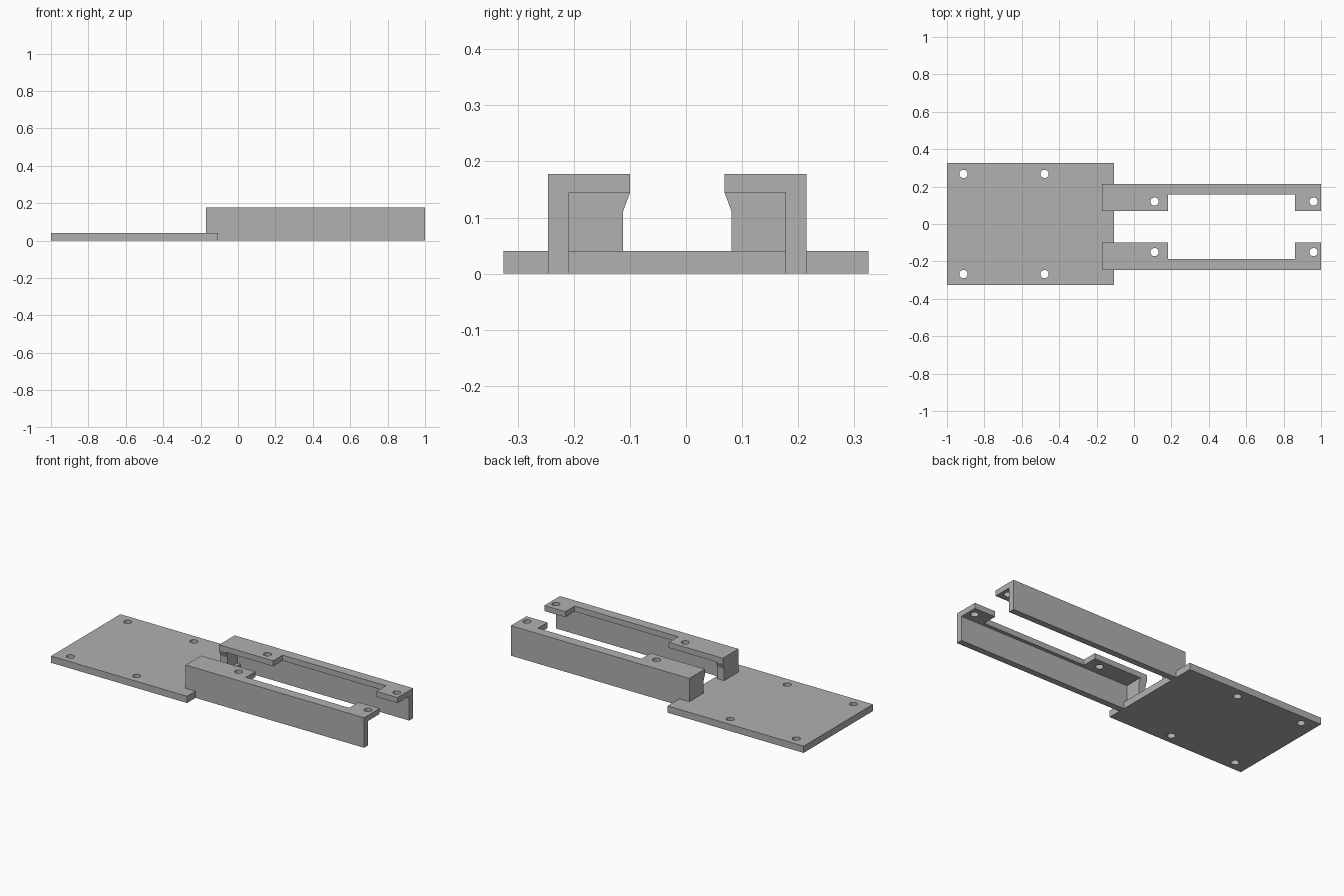
import bpy, bmesh
from mathutils import Vector

cube = bpy.data.objects.get("Cube")
if cube:
    bpy.data.objects.remove(cube, do_unlink=True)

grey = bpy.data.materials.new("plain grey")
grey.use_nodes = True
grey.diffuse_color = (0.44, 0.44, 0.44, 1)
grey.node_tree.nodes["Principled BSDF"].inputs["Base Color"].default_value = grey.diffuse_color


def prism(name, points, sweep):
    """Extrude a closed outline along the sweep vector."""
    bm = bmesh.new()
    face = bm.faces.new([bm.verts.new(p) for p in points])
    new = bmesh.ops.extrude_face_region(bm, geom=[face])["geom"]
    bmesh.ops.translate(bm, vec=Vector(sweep),
                        verts=[v for v in new if isinstance(v, bmesh.types.BMVert)])
    bmesh.ops.recalc_face_normals(bm, faces=bm.faces)
    mesh = bpy.data.meshes.new(name)
    bm.to_mesh(mesh)
    bm.free()
    mesh.materials.append(grey)
    obj = bpy.data.objects.new(name, mesh)
    bpy.context.collection.objects.link(obj)
    return obj


def combine(obj, tool, operation):
    """Bake a boolean and discard the tool."""
    mod = obj.modifiers.new("boolean", 'BOOLEAN')
    mod.object, mod.operation, mod.solver = tool, operation, 'EXACT'
    tool.hide_render = True
    deps = bpy.context.evaluated_depsgraph_get()
    mesh = bpy.data.meshes.new_from_object(obj.evaluated_get(deps))
    obj.modifiers.clear()
    obj.data = mesh
    bpy.data.objects.remove(tool, do_unlink=True)


def drill(obj, x, y):
    bpy.ops.mesh.primitive_cylinder_add(vertices=32, radius=0.022, depth=1, location=(x, y, 0))
    tool = bpy.context.object
    tool.data.materials.append(grey)
    combine(obj, tool, 'DIFFERENCE')


BACK, TIP, EDGE = -0.172, 1.0, -0.107      # rail ends and plate edge in x
PLATE_TOP, SHELF, TOP = 0.04, 0.145, 0.178
MID = -0.0155                              # centre line between the rails

# Base plate with four screw holes
plate = prism("base_plate", [(-1, -0.325, 0), (EDGE, -0.325, 0),
                             (EDGE, 0.325, 0), (-1, 0.325, 0)], (0, 0, PLATE_TOP))
for x in (-0.912, -0.478):
    for y in (-0.268, 0.268):
        drill(plate, x, y)

# Mirrored rails: outer wall, notched top flange and closed back end
for side, s in (("left", 1), ("right", -1)):
    def across(d):
        return MID + s * d

    outer, inner, lip, reach = (across(d) for d in (0.23, 0.193, 0.172, 0.084))
    outline = [(BACK, outer), (TIP, outer), (TIP, reach), (0.862, reach),
               (0.862, lip), (0.183, lip), (0.183, reach), (BACK, reach)]
    rail = prism(side + "_rail", [(x, y, SHELF) for x, y in outline], (0, 0, TOP - SHELF))

    side_outline = [(BACK, PLATE_TOP), (EDGE, PLATE_TOP), (EDGE, 0),
                    (TIP, 0), (TIP, SHELF), (BACK, SHELF)]
    wall = prism("wall", [(x, outer, z) for x, z in side_outline], (0, inner - outer, 0))
    combine(rail, wall, 'UNION')

    end_outline = [(outer, PLATE_TOP), (across(0.097), PLATE_TOP), (across(0.097), 0.11),
                   (reach, SHELF), (outer, SHELF)]
    end = prism("end", [(BACK, y, z) for y, z in end_outline], (0.045, 0, 0))
    combine(rail, end, 'UNION')

    for x in (0.11, 0.96):
        drill(rail, x, across(0.135))
